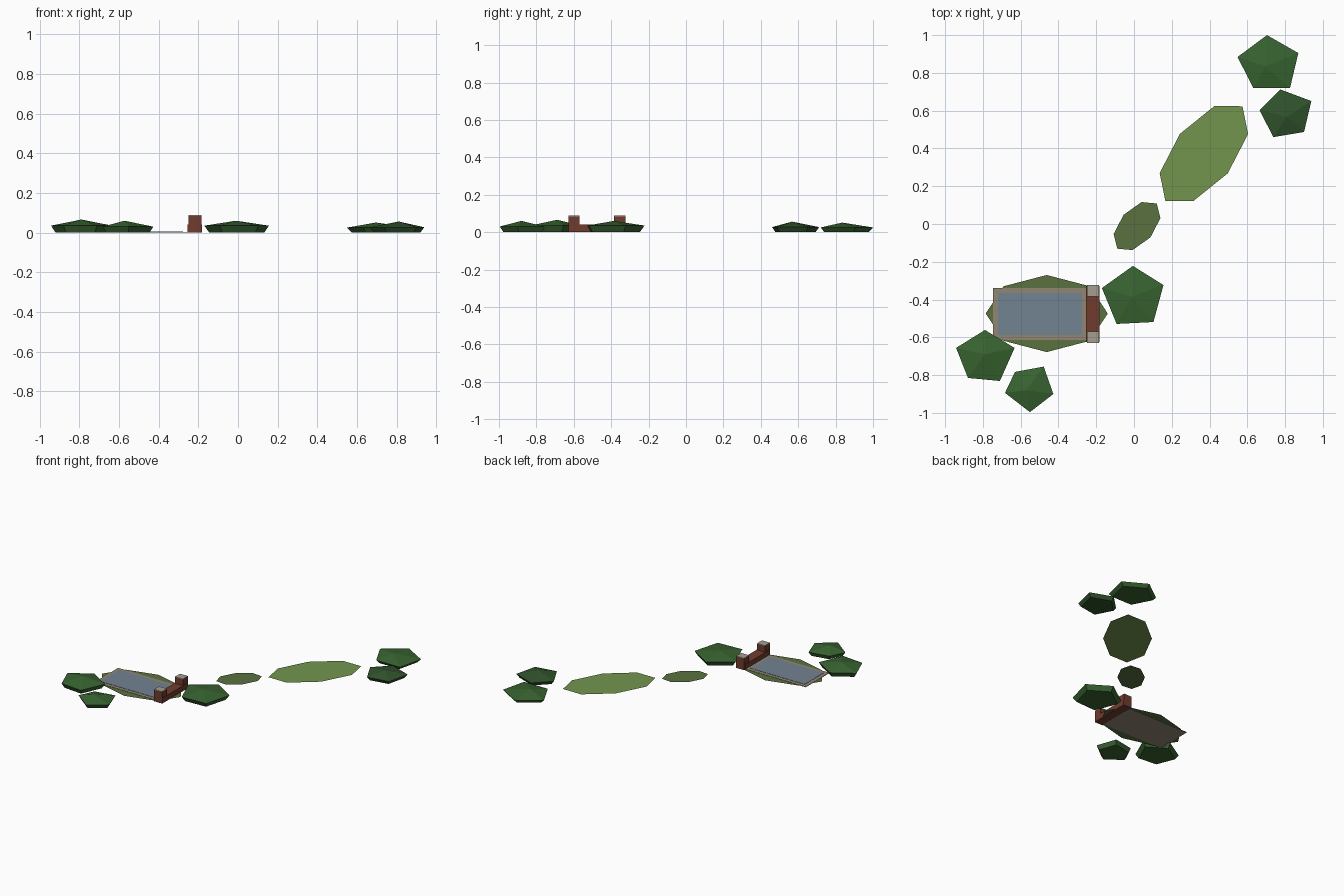
import bpy, bmesh
from mathutils import Vector

if "Cube" in bpy.data.objects:
    bpy.data.objects.remove(bpy.data.objects["Cube"])


def material(name, r, g, b):
    m = bpy.data.materials.new(name)
    m.diffuse_color = (r, g, b, 1)
    m.use_nodes = True
    m.node_tree.nodes["Principled BSDF"].inputs["Base Color"].default_value = m.diffuse_color
    return m


FAIRWAY = material("fairway_green", 0.17, 0.30, 0.075)
ROUGH = material("rough_green", 0.10, 0.165, 0.05)
LEAF = material("leaf_green", 0.04, 0.125, 0.03)
LEAF_DARK = material("dark_leaf_green", 0.03, 0.085, 0.025)
BRICK = material("brick", 0.16, 0.045, 0.028)
STONE = material("stone", 0.38, 0.34, 0.28)
SAND = material("sandstone", 0.29, 0.24, 0.17)
WATER = material("water", 0.17, 0.23, 0.29)


def finish(bm, name, mat):
    bmesh.ops.recalc_face_normals(bm, faces=bm.faces)
    mesh = bpy.data.meshes.new(name)
    bm.to_mesh(mesh)
    bm.free()
    mesh.materials.append(mat)
    bpy.context.collection.objects.link(bpy.data.objects.new(name, mesh))


def box(name, x0, x1, y0, y1, z0, z1, mat):
    bm = bmesh.new()
    bmesh.ops.create_cube(bm, size=1)
    for v in bm.verts:
        v.co = (x1 if v.co.x > 0 else x0, y1 if v.co.y > 0 else y0, z1 if v.co.z > 0 else z0)
    finish(bm, name, mat)


def lawn(name, centre, a, b, mat):
    """Flat eight-sided ellipse spanned by half-axes a and b."""
    c, a, b = Vector(centre), Vector(a), Vector(b)
    d, e = (a + b) * 0.7071, (b - a) * 0.7071
    half = [a, d, b, e]
    bm = bmesh.new()
    bm.faces.new([bm.verts.new((*(c + p), 0.002)) for p in half + [-p for p in half]])
    finish(bm, name, mat)


def bush(name, apex, rim_z, rim, mat):
    """Five-sided shrub: inset base, wide rim, low peak."""
    c = sum((Vector(p) for p in rim), Vector((0, 0))) / len(rim)
    bm = bmesh.new()
    low = [bm.verts.new((*(c + (Vector(p) - c) * 0.85), 0)) for p in rim]
    high = [bm.verts.new((*p, rim_z)) for p in rim]
    top = bm.verts.new(apex)
    bm.faces.new(low)
    for i in range(len(rim)):
        j = (i + 1) % len(rim)
        bm.faces.new((low[i], low[j], high[j], high[i]))
        bm.faces.new((high[i], high[j], top))
    finish(bm, name, mat)


# Lawns
lawn("large_lawn", (0.37, 0.373), (0.055, 0.251), (0.234, 0.103), FAIRWAY)
lawn("small_lawn", (0.016, -0.011), (0.024, 0.127), (0.124, 0.042), ROUGH)
lawn("pool_lawn", (-0.462, -0.474), (0.323, 0), (0, 0.204), ROUGH)

# Pool with stone surround
box("pool_surround", -0.747, -0.247, -0.613, -0.339, 0, 0.004, SAND)
box("pool_water", -0.72, -0.276, -0.587, -0.365, 0.001, 0.006, WATER)

# Low brick wall with capped end pillars
box("brick_wall", -0.254, -0.182, -0.625, -0.327, 0, 0.04, BRICK)
for side, y in (("front", -0.599), ("back", -0.354)):
    box(side + "_pillar", -0.25, -0.185, y - 0.03, y + 0.03, 0, 0.084, BRICK)
    box(side + "_pillar_cap", -0.25, -0.185, y - 0.03, y + 0.03, 0.084, 0.088, STONE)

# Shrubs
bush("left_bush", (-0.79, -0.69, 0.066), 0.035,
     [(-0.789, -0.561), (-0.632, -0.656), (-0.71, -0.831), (-0.879, -0.815), (-0.942, -0.656)], LEAF)
bush("front_bush", (-0.572, -0.88, 0.06), 0.03,
     [(-0.63, -0.783), (-0.478, -0.755), (-0.427, -0.9), (-0.551, -0.996), (-0.683, -0.894)], LEAF)
bush("wall_bush", (-0.01, -0.385, 0.06), 0.035,
     [(-0.006, -0.222), (0.156, -0.323), (0.103, -0.519), (-0.092, -0.529), (-0.17, -0.339)], LEAF)
bush("back_bush", (0.695, 0.835, 0.051), 0.025,
     [(0.704, 1.0), (0.87, 0.905), (0.826, 0.72), (0.632, 0.72), (0.548, 0.884)], LEAF)
bush("right_bush", (0.81, 0.567, 0.056), 0.027,
     [(0.775, 0.712), (0.939, 0.651), (0.9, 0.487), (0.738, 0.46), (0.664, 0.603)], LEAF_DARK)
